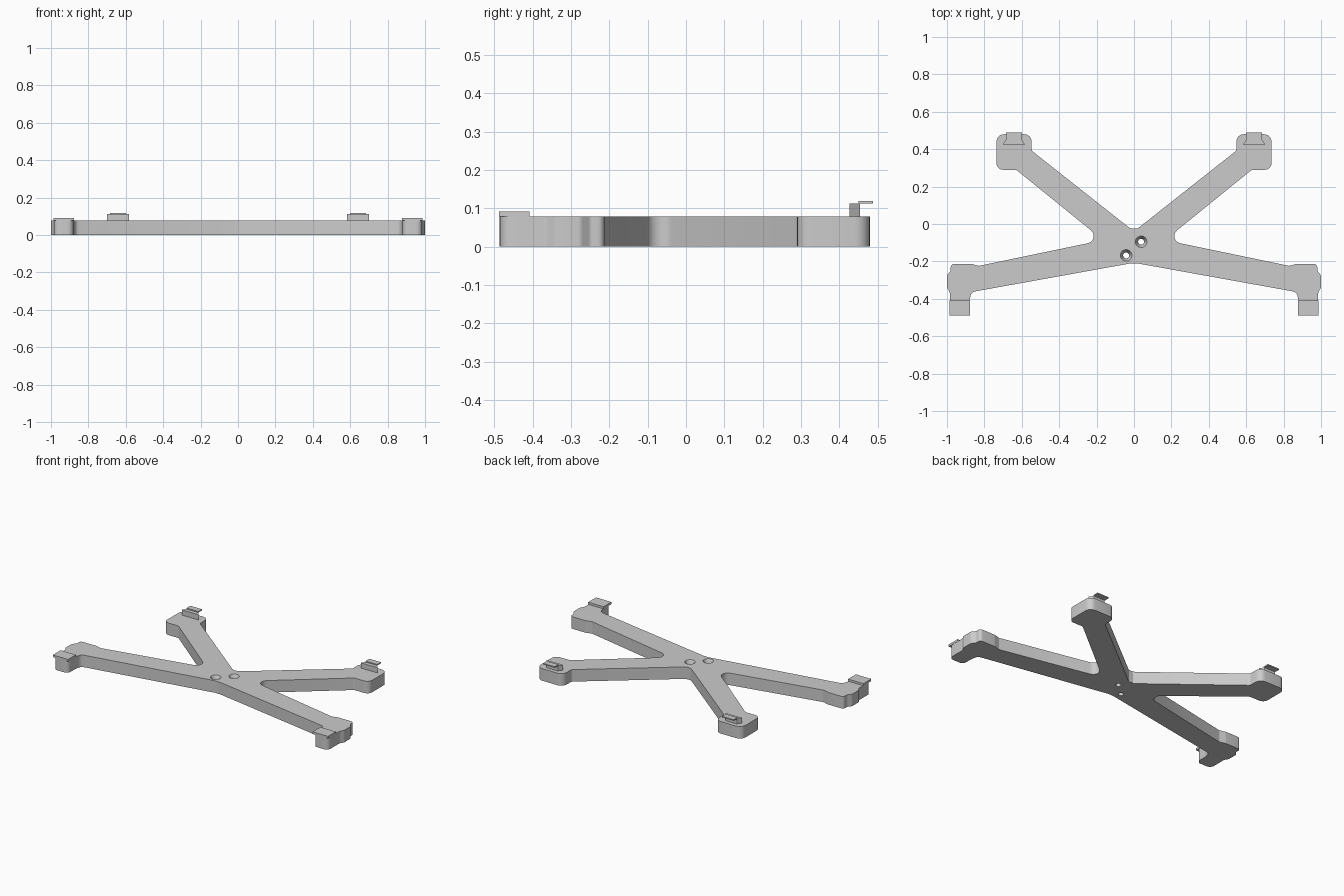
import bpy, bmesh, math
from mathutils import Vector

if "Cube" in bpy.data.objects:
    bpy.data.objects.remove(bpy.data.objects["Cube"])

grey = bpy.data.materials.new("light grey plastic")
grey.use_nodes = True
colour = (0.6, 0.6, 0.6, 1)
grey.diffuse_color = colour
grey.node_tree.nodes["Principled BSDF"].inputs["Base Color"].default_value = colour

TOP = 0.078


def fillet(corners, steps=6):
    """Round each (x, y, radius) corner, keeping arcs within their edges."""
    out = []
    n = len(corners)
    for i, (x, y, r) in enumerate(corners):
        p = Vector((x, y, 0))
        if r == 0:
            out.append(p)
            continue
        a = Vector((*corners[i - 1][:2], 0)) - p
        b = Vector((*corners[(i + 1) % n][:2], 0)) - p
        half = a.angle(b) / 2
        reach = min(r / math.tan(half), 0.48 * a.length, 0.48 * b.length)
        a.normalize()
        b.normalize()
        radius = reach * math.tan(half)
        centre = p + (a + b).normalized() * reach / math.cos(half)
        start = (p + a * reach - centre).normalized()
        end = (p + b * reach - centre).normalized()
        out += [centre + start.slerp(end, k / steps) * radius
                for k in range(steps + 1)]
    return out


def circle(x, y, r, count=32):
    return [(x + r * math.cos(k * math.tau / count),
             y + r * math.sin(k * math.tau / count)) for k in range(count)]


def ring(bm, points, z):
    return [bm.verts.new((p[0], p[1], z)) for p in points]


def wall(bm, low, high):
    for i in range(len(low)):
        bm.faces.new((low[i - 1], low[i], high[i], high[i - 1]))


def lid(bm, loops):
    """Fill a flat outline, leaving any further loops open as holes."""
    edges = [bm.edges.get((loop[i - 1], loop[i]))
             for loop in loops for i in range(len(loop))]
    bmesh.ops.triangle_fill(bm, use_beauty=True, edges=edges)


def prism(name, outline, z0, z1, holes=()):
    """Upright slab with optional countersunk holes given as (x, y)."""
    bm = bmesh.new()
    bottom, top = [ring(bm, outline, z0)], [ring(bm, outline, z1)]
    wall(bm, bottom[0], top[0])
    for x, y in holes:
        narrow, wide = circle(x, y, 0.016), circle(x, y, 0.031)
        low, neck = ring(bm, narrow, z0), ring(bm, narrow, z1 - 0.028)
        rim = ring(bm, wide, z1)
        wall(bm, low, neck)
        wall(bm, neck, rim)
        bottom.append(low)
        top.append(rim)
    lid(bm, bottom)
    lid(bm, top)
    bmesh.ops.recalc_face_normals(bm, faces=bm.faces)
    mesh = bpy.data.meshes.new(name)
    bm.to_mesh(mesh)
    bm.free()
    mesh.materials.append(grey)
    ob = bpy.data.objects.new(name, mesh)
    bpy.context.collection.objects.link(ob)
    return ob


# Body: left half outline, mirrored to close the four-armed shape
half_outline = [
    (0.02, -0.211, 0), (0.87, -0.364, 0.03), (0.88, -0.41, 0.02),
    (0.88, -0.486, 0.03), (0.985, -0.486, 0.03), (0.985, -0.365, 0.02),
    (1.0, -0.34, 0.02), (1.0, -0.275, 0.02), (0.98, -0.25, 0.015),
    (0.98, -0.213, 0.03), (0.87, -0.213, 0.03), (0.83, -0.224, 0.02),
    (0.166, -0.086, 0.039), (0.63, 0.29, 0.02),
    (0.735, 0.29, 0.035), (0.735, 0.48, 0.04), (0.547, 0.48, 0.04),
    (0.547, 0.392, 0.02), (0.03, -0.016, 0), (0.015, -0.025, 0),
]
outline = half_outline + [(-x, y, r) for x, y, r in reversed(half_outline)]
body = prism("four_arm_body", fillet(outline), 0, TOP,
             holes=[(0.038, -0.095), (-0.042, -0.168)])
bpy.ops.object.select_all(action="DESELECT")
body.select_set(True)
bpy.context.view_layer.objects.active = body
bpy.ops.object.shade_smooth_by_angle(angle=math.radians(30))


def box(x0, x1, y0, y1):
    return [(x0, y0), (x1, y0), (x1, y1), (x0, y1)]


for side, s in (("left", 1), ("right", -1)):
    def flip(points):
        return [(s * x, y) for x, y in points]

    # Front foot cap
    prism(f"{side}_front_cap", flip(box(0.877, 0.987, -0.488, -0.408)), TOP, 0.092)
    # Rear clip: tapered stem with an overhanging lip
    stem = [(0.583, 0.426), (0.701, 0.426), (0.682, 0.454), (0.602, 0.454)]
    prism(f"{side}_rear_clip_stem", flip(stem), TOP, 0.112)
    prism(f"{side}_rear_clip_lip", flip(box(0.6, 0.684, 0.45, 0.488)), 0.112, 0.119)
